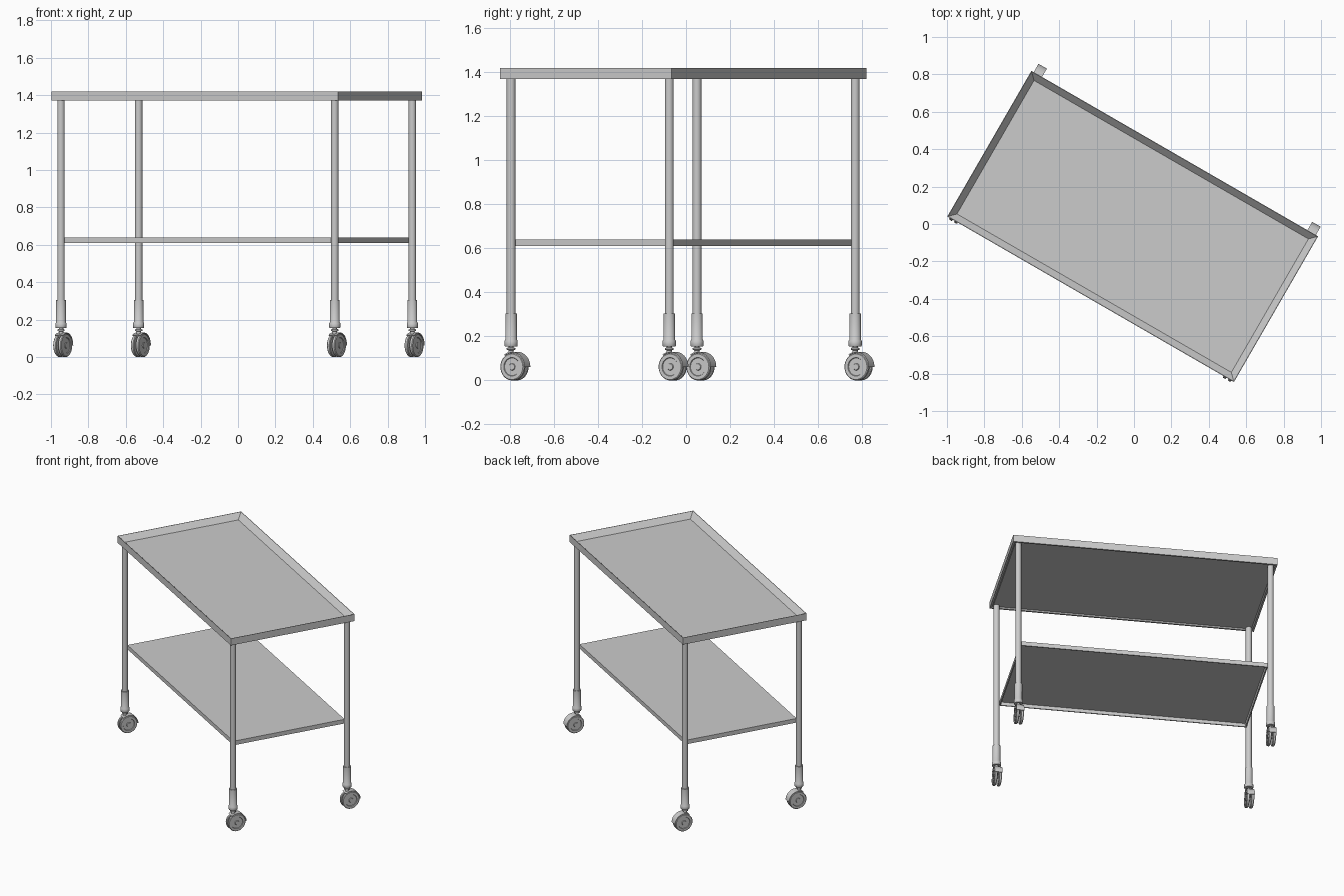
import bpy, bmesh, math
from mathutils import Matrix, Vector

if "Cube" in bpy.data.objects:
    bpy.data.objects.remove(bpy.data.objects["Cube"])

# The whole trolley is turned 30 degrees about z
ROOT = Matrix.Translation((-0.007, -0.013, 0)) @ Matrix.Rotation(math.radians(-30), 4, 'Z')


def finish(name, bm, at=(0, 0, 0), smooth=False):
    bmesh.ops.recalc_face_normals(bm, faces=bm.faces[:])
    me = bpy.data.meshes.new(name)
    bm.to_mesh(me)
    bm.free()
    ob = bpy.data.objects.new(name, me)
    bpy.context.collection.objects.link(ob)
    ob.matrix_world = ROOT @ Matrix.Translation(at)
    if smooth:
        bpy.ops.object.select_all(action='DESELECT')
        ob.select_set(True)
        bpy.context.view_layer.objects.active = ob
        bpy.ops.object.shade_smooth_by_angle(angle=math.radians(35))
    return ob


def skin(bm, loops):
    """Bridge closed loops of points and cap both ends."""
    rows = [[bm.verts.new(p) for p in lp] for lp in loops]
    n = len(rows[0])
    for a, b in zip(rows, rows[1:]):
        for i in range(n):
            j = (i + 1) % n
            bm.faces.new((a[i], a[j], b[j], b[i]))
    bm.faces.new(rows[0])
    bm.faces.new(rows[-1])


def pan(name, hx, hy, section):
    """Rectangular sheet from (inset, z) steps."""
    bm = bmesh.new()
    skin(bm, [[(sx * (hx - i), sy * (hy - i), z)
               for sx, sy in ((-1, -1), (1, -1), (1, 1), (-1, 1))] for i, z in section])
    return finish(name, bm)


def lathe(bm, section, axis='Z', centre=(0, 0, 0), n=32):
    """Round solid from (radius, height) steps along z or x."""
    c = Vector(centre)
    loops = []
    for r, h in section:
        ring = []
        for k in range(n):
            a = 2 * math.pi * k / n
            p = (r * math.cos(a), r * math.sin(a), h)
            ring.append(c + Vector(p if axis == 'Z' else (p[2], p[0], p[1])))
        loops.append(ring)
    skin(bm, loops)


# Top tray with sloped inner walls
pan("top_tray", 0.885, 0.45, [(0.02, 1.378), (0.012, 1.37), (0, 1.37), (0, 1.42),
                              (0.003, 1.42), (0.038, 1.382)])
# Lower shelf, lipped downward
pan("lower_shelf", 0.828, 0.405, [(0.012, 0.632), (0.008, 0.61), (0, 0.61), (0, 0.64)])

WC = (0, 0.018, 0.062)   # wheel centre relative to the leg


def hood(bm, r0, r1, x0, x1, a0, a1, n=16):
    """Curved cover around the wheels."""
    loops = []
    for k in range(n + 1):
        a = math.radians(a0 + (a1 - a0) * k / n)
        loops.append([(x, WC[1] + r * math.cos(a), WC[2] + r * math.sin(a))
                      for x, r in ((x0, r0), (x1, r0), (x1, r1), (x0, r1))])
    skin(bm, loops)


for ux, xn in ((-1, "left"), (1, "right")):
    for vy, yn in ((-1, "front"), (1, "back")):
        tag = f"{yn}_{xn}"
        at = (ux * 0.845, vy * 0.415, 0)

        # Tubular leg
        bm = bmesh.new()
        lathe(bm, [(0.02, 0.30), (0.02, 1.374)])
        finish("leg_" + tag, bm, at, True)

        # Leg sleeve with collar
        bm = bmesh.new()
        lathe(bm, [(0.028, 0.155), (0.03, 0.158), (0.03, 0.18), (0.026, 0.186), (0.026, 0.305)])
        finish("sleeve_" + tag, bm, at, True)

        # Caster stem
        bm = bmesh.new()
        lathe(bm, [(0.012, 0.11), (0.012, 0.137), (0.02, 0.14), (0.02, 0.147),
                   (0.012, 0.15), (0.012, 0.16)], n=24)
        finish("caster_stem_" + tag, bm, at, True)

        # Twin wheels with recessed hubs
        bm = bmesh.new()
        for s in (-1, 1):
            lathe(bm, [(0.058, s * 0.006), (0.062, s * 0.009), (0.062, s * 0.021), (0.058, s * 0.025),
                       (0.042, s * 0.025), (0.04, s * 0.021), (0.016, s * 0.021),
                       (0.014, s * 0.025)], 'X', WC)
        lathe(bm, [(0.012, -0.02), (0.012, 0.02)], 'X', WC, 16)
        finish("caster_wheels_" + tag, bm, at, True)

        # Hood and central web
        bm = bmesh.new()
        hood(bm, 0.0625, 0.068, -0.026, 0.026, 0, 125)
        hood(bm, 0.01, 0.063, -0.005, 0.005, 0, 125)
        finish("caster_hood_" + tag, bm, at, True)
